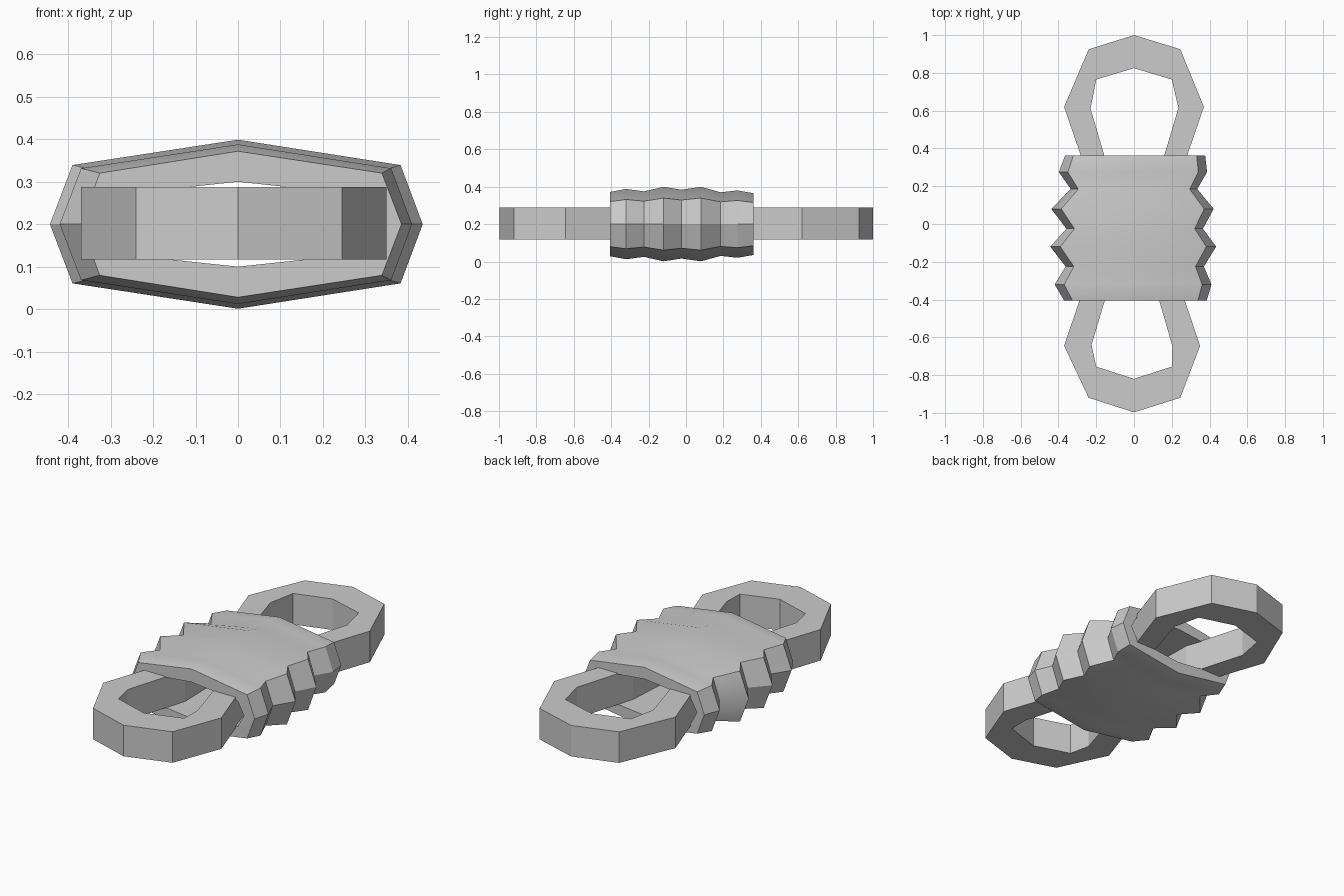
import bpy, bmesh

if "Cube" in bpy.data.objects:
    bpy.data.objects.remove(bpy.data.objects["Cube"])


def finish(name, bm):
    bmesh.ops.recalc_face_normals(bm, faces=bm.faces[:])
    me = bpy.data.meshes.new(name)
    bm.to_mesh(me)
    bm.free()
    ob = bpy.data.objects.new(name, me)
    bpy.context.collection.objects.link(ob)
    return ob


def bridge(bm, a, b):
    for i in range(len(a)):
        j = (i + 1) % len(a)
        bm.faces.new((a[i], a[j], b[j], b[i]))


def octagon(y, right, left, h):
    # flattened eight-sided section, wide in x
    k, c = 0.88, 0.7
    pts = [(0, h), (right * k, h * c), (right, 0), (right * k, -h * c),
           (0, -h), (-left * k, -h * c), (-left, 0), (-left * k, h * c)]
    return [(x, y, 0.2 + z) for x, z in pts]


# Ribbed sleeve: sections along y as (y, right, left, half height)
sections = [
    (-0.405, 0.385, 0.37, 0.172), (-0.32, 0.41, 0.42, 0.188),
    (-0.225, 0.37, 0.362, 0.175), (-0.12, 0.435, 0.443, 0.199),
    (-0.025, 0.365, 0.358, 0.184), (0.08, 0.422, 0.438, 0.199),
    (0.185, 0.335, 0.335, 0.17), (0.275, 0.387, 0.398, 0.18),
    (0.362, 0.377, 0.365, 0.165)]
bm = bmesh.new()
rings = [[bm.verts.new(p) for p in octagon(*s)] for s in sections]
# Through opening along the sleeve
rings += [[bm.verts.new(p) for p in octagon(y, 0.32, 0.32, 0.1)]
          for y in (0.362, -0.405)]
for i in range(len(rings)):
    bridge(bm, rings[i], rings[(i + 1) % len(rings)])
sleeve = finish("ribbed_sleeve", bm)
bpy.context.view_layer.objects.active = sleeve
sleeve.select_set(True)
bpy.ops.object.shade_smooth_by_angle(angle=0.52)

# Long link: flat band seen as two loops, its waist hidden in the sleeve
outer = [(0, 1), (0.245, 0.925), (0.37, 0.62), (0.25, 0.27),
         (0.23, -0.29), (0.35, -0.645), (0.245, -0.92), (0, -0.997),
         (-0.24, -0.92), (-0.37, -0.645), (-0.25, -0.29),
         (-0.25, 0.27), (-0.37, 0.62), (-0.24, 0.925)]
inner = [(0, 0.825), (0.2, 0.765), (0.235, 0.615), (0.133, 0.27),
         (0.1, -0.29), (0.203, -0.645), (0.2, -0.755), (0, -0.82),
         (-0.2, -0.755), (-0.225, -0.64), (-0.12, -0.29),
         (-0.13, 0.27), (-0.23, 0.61), (-0.2, 0.765)]
bm = bmesh.new()
loops = [[bm.verts.new((x, y, z)) for x, y in pts]
         for pts, z in ((outer, 0.117), (outer, 0.288),
                        (inner, 0.288), (inner, 0.117))]
for i in range(4):
    bridge(bm, loops[i], loops[(i + 1) % 4])
finish("double_loop_link", bm)
